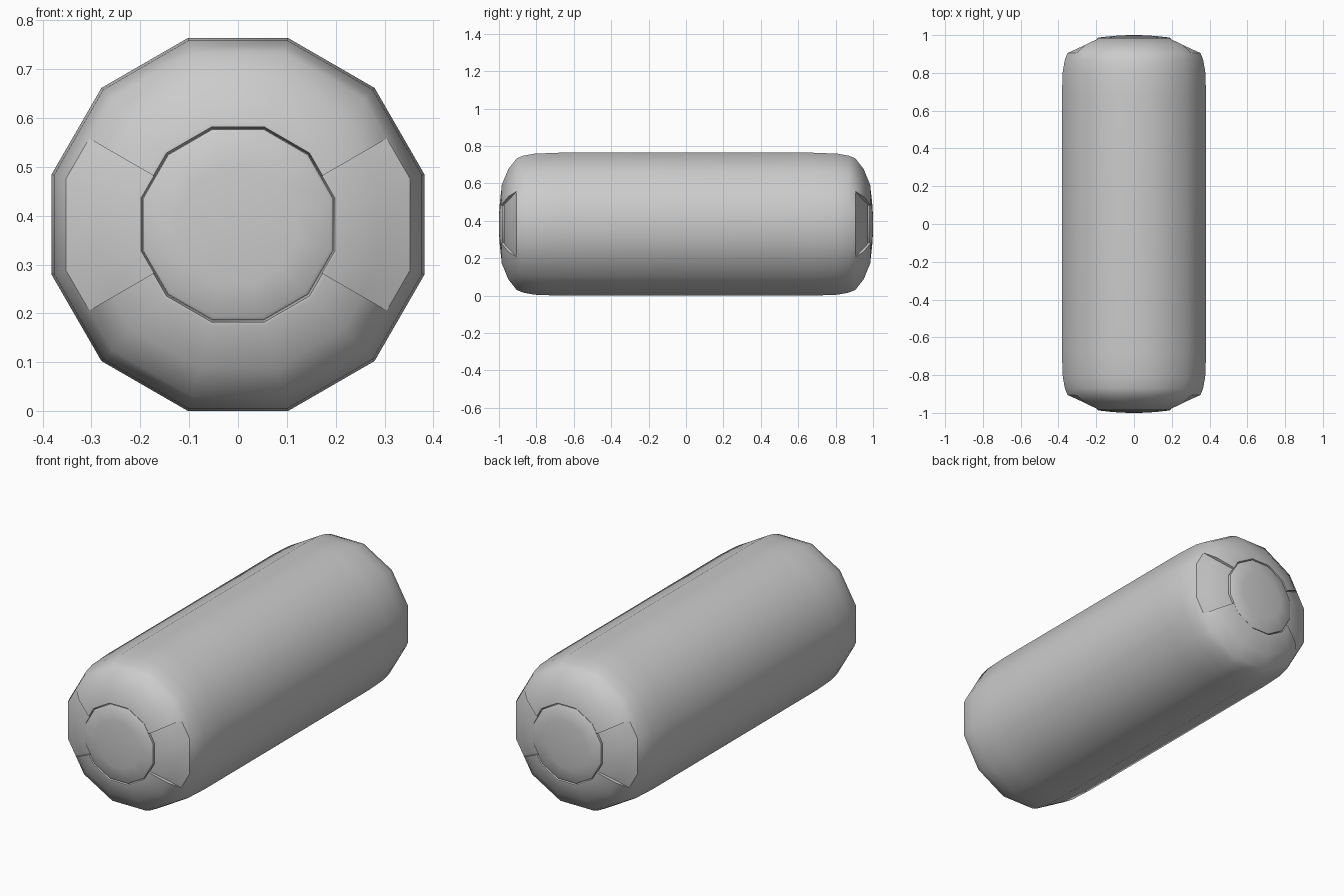
import bpy, bmesh, math

if "Cube" in bpy.data.objects:
    bpy.data.objects.remove(bpy.data.objects["Cube"])

CENTRE_Z = 0.382
APOTHEM = 0.382


def facet(angle):
    """Radius factor of a unit-apothem 12-gon with flats on top and sides."""
    a = (angle + 15) % 30 - 15
    return 1 / math.cos(math.radians(a))


def make_object(name, bm):
    bmesh.ops.remove_doubles(bm, verts=bm.verts, dist=0.0003)
    bmesh.ops.recalc_face_normals(bm, faces=bm.faces)
    mesh = bpy.data.meshes.new(name)
    bm.to_mesh(mesh)
    bm.free()
    ob = bpy.data.objects.new(name, mesh)
    bpy.context.collection.objects.link(ob)
    bpy.ops.object.select_all(action='DESELECT')
    ob.select_set(True)
    bpy.context.view_layer.objects.active = ob
    bpy.ops.object.shade_smooth_by_angle(angle=math.radians(38))
    return ob


def lathe(name, columns, closed=True):
    """Join columns of (angle, [(radius, y), ...]) into a faceted lathe."""
    bm = bmesh.new()
    grid = []
    for ang, prof in columns:
        c, s = math.cos(math.radians(ang)), math.sin(math.radians(ang))
        f = facet(ang)
        grid.append([bm.verts.new((r * f * c, y, CENTRE_Z + r * f * s))
                     for r, y in prof])
    for i, col in enumerate(grid):
        nxt = grid[(i + 1) % len(grid)]
        for j in range(len(col) - 1):
            bm.faces.new((col[j], nxt[j], nxt[j + 1], col[j + 1]))
    return make_object(name, bm)


def both_ends(half):
    return [(r, -y) for r, y in half] + [(r, y) for r, y in reversed(half)]


# Body: full profile above and below, slightly recessed panels at the sides
groove = [(0.196, 0.965), (0.0, 0.965)]
rim = [(0.352, 0.905), (0.295, 0.95), (0.207, 0.986), (0.200, 0.986)]
panel = [(0.352, 0.905), (0.288, 0.934), (0.204, 0.974), (0.199, 0.974)]
shell = [(APOTHEM, 0.68), (0.377, 0.81), (0.366, 0.87)]
full = both_ends((shell + rim + groove)[::-1])
recessed = both_ends((shell + panel + groove)[::-1])

columns = []
for turn in (0, 180):
    columns += [(turn + a, recessed) for a in (-30, -15, 15, 30)]
    columns += [(turn + a, full) for a in (30, 45, 75, 105, 135, 150)]
lathe("body", columns)

# End discs: shallow domes sitting in the round grooves
disc = [(0.195, 0.955), (0.195, 0.982), (0.188, 0.987), (0.12, 0.995),
        (0.06, 0.999), (0.0, 1.0)]
for name, side in (("front_disc", -1), ("back_disc", 1)):
    prof = [(r, side * y) for r, y in [(0.0, 0.955)] + disc]
    lathe(name, [(15 + 30 * k, prof) for k in range(12)])
